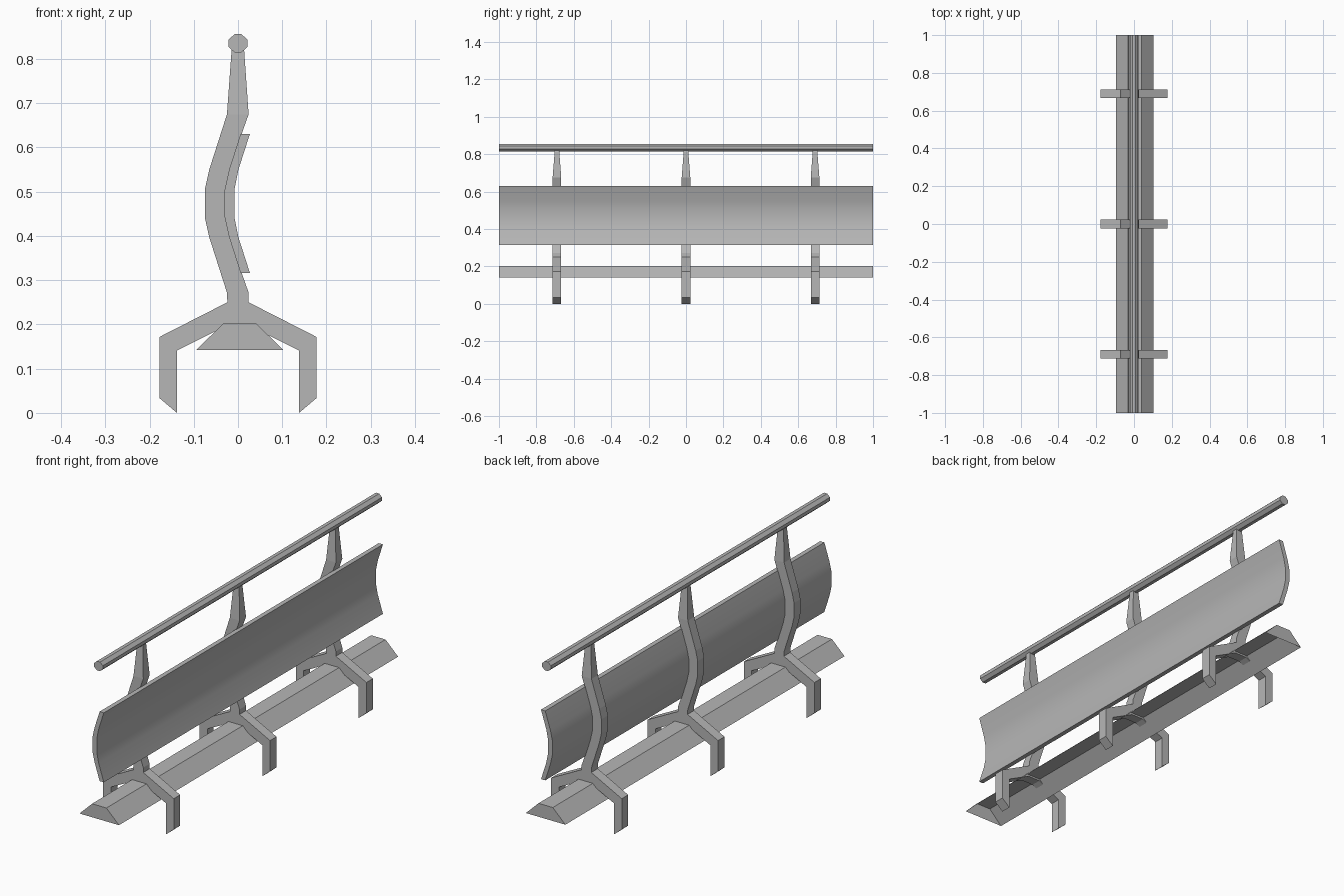
import bpy, bmesh, math
from mathutils import Vector

cube = bpy.data.objects.get("Cube")
if cube:
    bpy.data.objects.remove(cube, do_unlink=True)

GREY = (0.47, 0.47, 0.47, 1)
metal = bpy.data.materials.new("light grey")
metal.use_nodes = True
metal.diffuse_color = GREY
metal.node_tree.nodes["Principled BSDF"].inputs["Base Color"].default_value = GREY


def finish(name, bm):
    mesh = bpy.data.meshes.new(name)
    bm.to_mesh(mesh)
    bm.free()
    mesh.materials.append(metal)
    obj = bpy.data.objects.new(name, mesh)
    bpy.context.collection.objects.link(obj)
    return obj


def prism(profile, half):
    """Extrude an x/z profile along y, centred on y = 0."""
    bm = bmesh.new()
    face = bm.faces.new([bm.verts.new((x, -half, z)) for x, z in profile])
    new = bmesh.ops.extrude_face_region(bm, geom=[face], use_keep_orig=True)["geom"]
    bmesh.ops.translate(bm, vec=(0, 2 * half, 0),
                        verts=[v for v in new if isinstance(v, bmesh.types.BMVert)])
    bmesh.ops.recalc_face_normals(bm, faces=bm.faces)
    return bm


def mirror_x(points):
    return [(-x, z) for x, z in reversed(points)]


# Bowed spine: upper half given, lower half reflected about its middle
MID = 0.4735
def bow(upper):
    return [(x, 2 * MID - z) for x, z in reversed(upper)] + upper

post_back = bow([(-0.075, 0.505), (-0.065, 0.55), (-0.025, 0.675)])
post_front = bow([(-0.03, 0.505), (-0.02, 0.55), (0.024, 0.675)])

# Supports: splayed legs and bowed post in one outline, with a tapered tip
leg = [(0.03, 0.195), (0.138, 0.141), (0.138, 0.0), (0.177, 0.033),
       (0.177, 0.172), (0.024, 0.25)]
outline = leg + post_front + post_back[::-1] + mirror_x(leg)

for name, y in (("front", -0.69), ("middle", 0), ("back", 0.69)):
    bm = prism(outline, 0.023)
    top = max(bm.faces, key=lambda f: f.calc_center_median().z)
    tip = bmesh.ops.extrude_discrete_faces(bm, faces=[top])["faces"][0]
    for v in tip.verts:
        v.co = Vector((v.co.x * 0.55, v.co.y * 0.48, 0.83))
    finish(name + "_support", bm).location.y = y

# Curved back panel
panel_inner = bow([(-0.03, 0.505), (-0.02, 0.55), (0.006, 0.631)])
panel_outer = bow([(-0.008, 0.505), (0.001, 0.55), (0.027, 0.631)])
panel = finish("back_panel", prism(panel_outer + panel_inner[::-1], 1))
bpy.context.view_layer.objects.active = panel
panel.select_set(True)
bpy.ops.object.shade_smooth_by_angle(angle=math.radians(30))
panel.select_set(False)

# Hollow base channel, open underneath
bm = prism([(-0.095, 0.142), (0.103, 0.142), (0.04, 0.203), (-0.032, 0.203)], 1)
underside = min(bm.faces, key=lambda f: f.calc_center_median().z)
bmesh.ops.delete(bm, geom=[underside], context="FACES_ONLY")
finish("base_channel", bm)

# Top rail with eight sides
quarter = [(0.008, 0.815), (0.022, 0.828), (0.022, 0.843), (0.008, 0.856)]
finish("top_rail", prism(quarter + mirror_x(quarter), 1))
